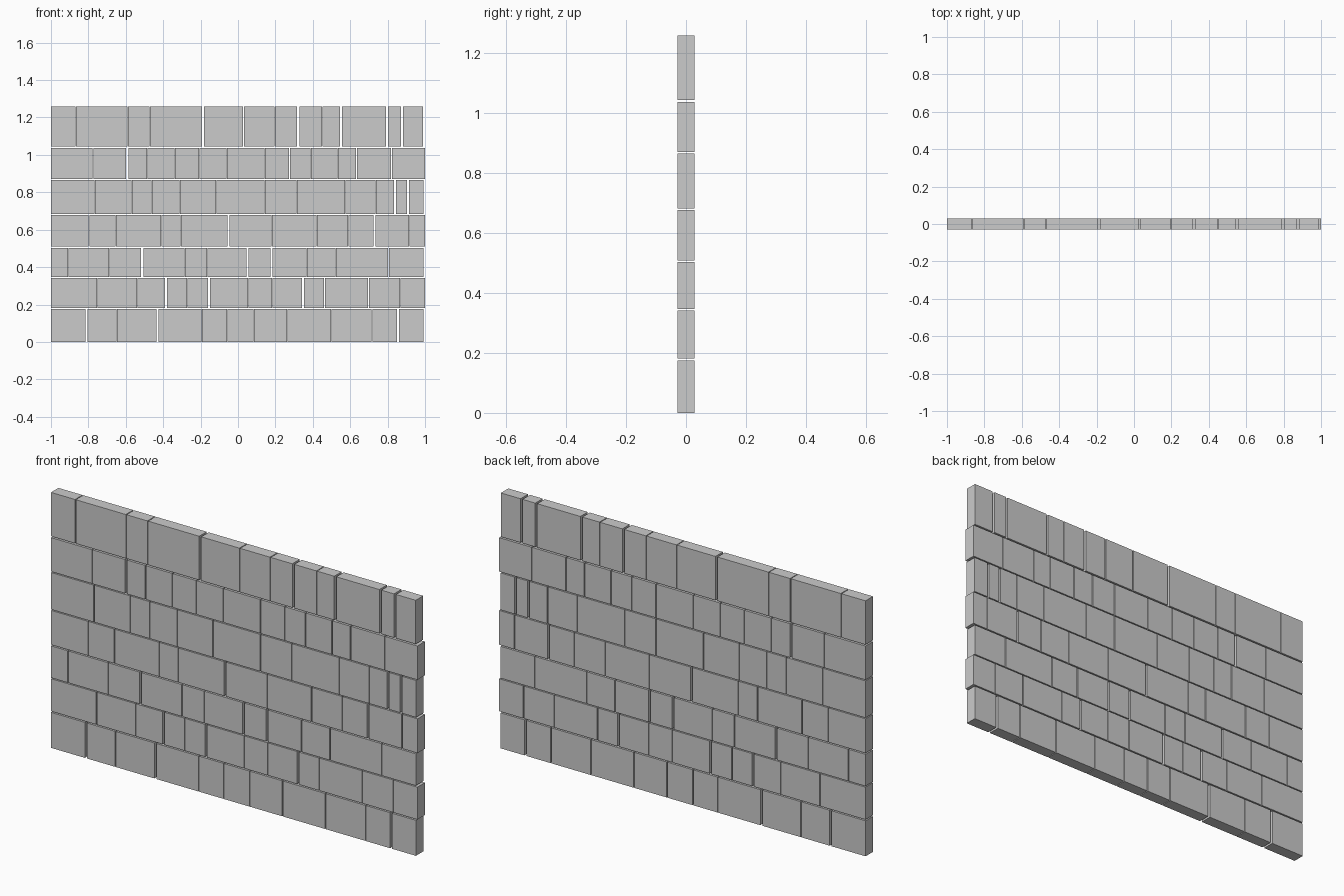
import bpy, bmesh
from mathutils import Matrix, Vector

HALF_DEPTH = 0.029
THIN, WIDE = 0.004, 0.011

# Courses from bottom to top: z range, joint positions along x, indices of wide joints
courses = [
    (0.000, 0.175, [-1, -.81, -.648, -.431, -.194, -.058, .084, .263, .498, .717, .856, .991], {1, 3, 10}),
    (0.181, 0.341, [-1, -.752, -.538, -.386, -.271, -.154, .055, .183, .348, .463, .698, .867, .999], {3, 5, 8}),
    (0.346, 0.503, [-1, -.907, -.688, -.512, -.285, -.164, .05, .178, .367, .522, .805, .991], {3, 6, 7}),
    (0.509, 0.678, [-1, -.797, -.653, -.41, -.306, -.05, .18, .421, .589, .73, .915, 1.0], {5, 9}),
    (0.683, 0.865, [-1, -.766, -.568, -.461, -.311, -.116, .143, .314, .573, .736, .84, .909, .992], {10, 11}),
    (0.870, 1.037, [-1, -.775, -.592, -.485, -.338, -.207, -.06, .143, .276, .389, .533, .634, .821, .999], {2}),
    (1.044, 1.260, [-1, -.867, -.59, -.472, -.186, .03, .197, .322, .45, .551, .797, .877, .99], {4, 7, 9, 10, 11}),
]


def add_block(bm, x0, x1, z0, z1):
    size = (x1 - x0, 2 * HALF_DEPTH, z1 - z0)
    centre = Vector(((x0 + x1) / 2, 0, (z0 + z1) / 2))
    bmesh.ops.create_cube(bm, size=1, matrix=Matrix.Translation(centre) @ Matrix.Diagonal((*size, 1)))


# One object per course of blocks
for n, (z0, z1, xs, wide) in enumerate(courses, 1):
    last = len(xs) - 1

    def half_gap(i):
        return 0 if i in (0, last) else (WIDE if i in wide else THIN) / 2

    bm = bmesh.new()
    for i in range(last):
        add_block(bm, xs[i] + half_gap(i), xs[i + 1] - half_gap(i + 1), z0, z1)
    mesh = bpy.data.meshes.new(f"brick_course_{n}")
    bm.to_mesh(mesh)
    bm.free()
    bpy.context.collection.objects.link(bpy.data.objects.new(f"brick_course_{n}", mesh))
